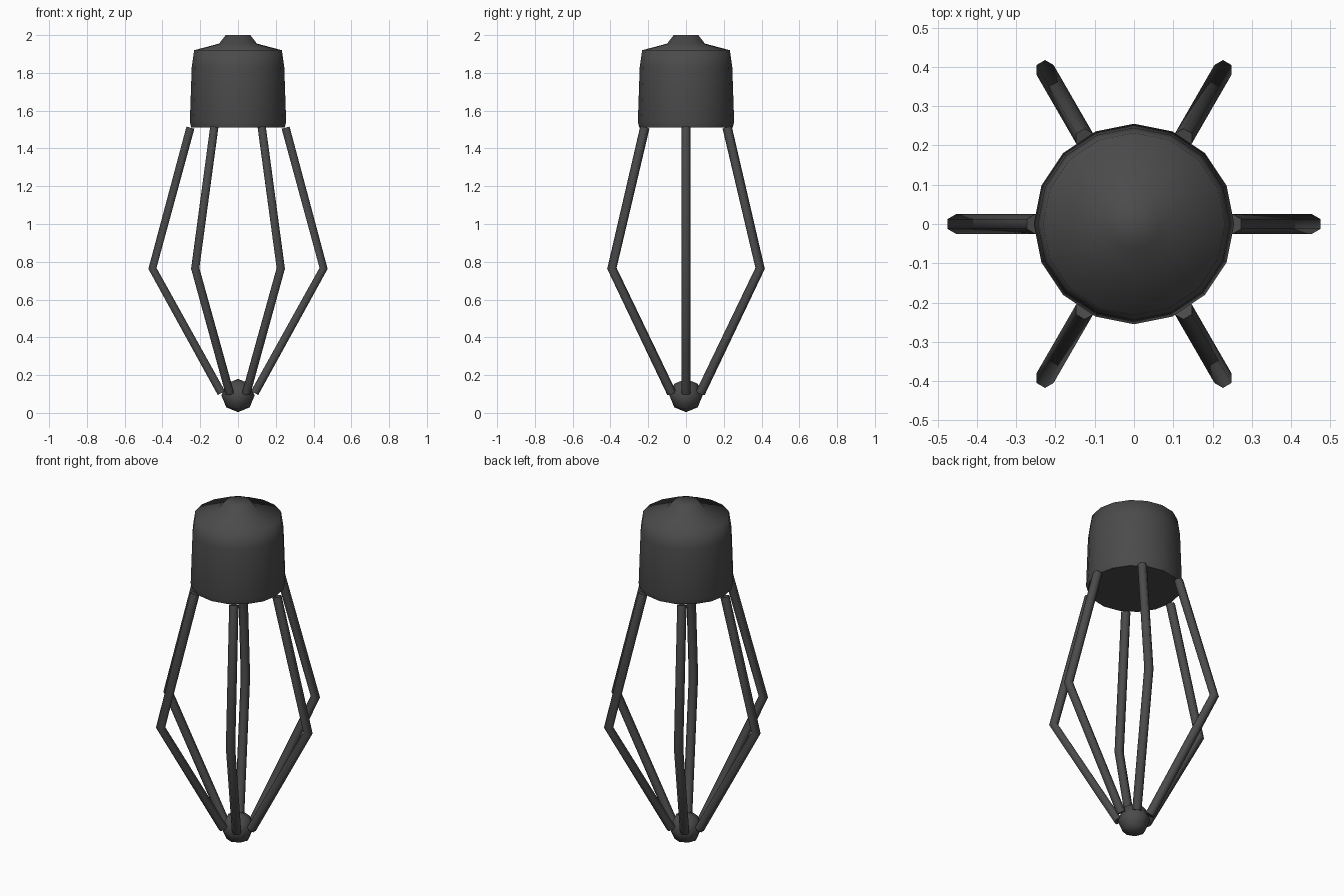
import bpy, bmesh, math
from mathutils import Vector

if "Cube" in bpy.data.objects:
    bpy.data.objects.remove(bpy.data.objects["Cube"])

dark = bpy.data.materials.new("dark_metal")
dark.diffuse_color = (0.07, 0.07, 0.07, 1)
dark.use_nodes = True
dark.node_tree.nodes["Principled BSDF"].inputs["Base Color"].default_value = dark.diffuse_color


def finish(name, bm, angle):
    bmesh.ops.recalc_face_normals(bm, faces=bm.faces)
    mesh = bpy.data.meshes.new(name)
    bm.to_mesh(mesh)
    bm.free()
    mesh.materials.append(dark)
    obj = bpy.data.objects.new(name, mesh)
    bpy.context.collection.objects.link(obj)
    bpy.ops.object.select_all(action='DESELECT')
    obj.select_set(True)
    bpy.context.view_layer.objects.active = obj
    bpy.ops.object.shade_smooth_by_angle(angle=math.radians(angle))
    return obj


def loft(bm, rings):
    """Skin a list of point rings and cap both ends."""
    loops = [[bm.verts.new(p) for p in ring] for ring in rings]
    n = len(loops[0])
    for a, b in zip(loops, loops[1:]):
        for i in range(n):
            j = (i + 1) % n
            bm.faces.new((a[i], a[j], b[j], b[i]))
    bm.faces.new(loops[0][::-1])
    bm.faces.new(loops[-1])


# Socket cap: 16-sided turned profile
profile = [(0.247, 1.51), (0.255, 1.54), (0.245, 1.83),
           (0.232, 1.92), (0.10, 1.955), (0.065, 2.0)]
bm = bmesh.new()
loft(bm, [[(r * math.cos(math.tau * i / 16), r * math.sin(math.tau * i / 16), z)
           for i in range(16)] for r, z in profile])
finish("socket_cap", bm, 70)

# Cage rods: bent six-sided bars with a mitred elbow
R = 0.025
path = [Vector((0.088, 0, 0.105)), Vector((0.453, 0, 0.765)), Vector((0.252, 0, 1.51))]
lower = (path[1] - path[0]).normalized()
upper = (path[2] - path[1]).normalized()
miter = (lower + upper).normalized()
for k in range(6):
    spin = math.tau * k / 6
    rings = []
    for centre, along in zip(path, (lower, miter, upper)):
        side = Vector((0, 1, 0))
        out = side.cross(along)
        ring = []
        for i in range(6):
            a = math.tau * (i + 0.5) / 6
            ring.append(centre + R * (out * math.cos(a) + side * math.sin(a)))
        rings.append([(p.x * math.cos(spin) - p.y * math.sin(spin),
                       p.x * math.sin(spin) + p.y * math.cos(spin), p.z) for p in ring])
    bm = bmesh.new()
    loft(bm, rings)
    finish(f"cage_rod_{k + 1}", bm, 65)

# Bottom knob joining the rods
bm = bmesh.new()
bmesh.ops.create_uvsphere(bm, u_segments=8, v_segments=4, radius=0.088)
bmesh.ops.translate(bm, verts=bm.verts, vec=(0, 0, 0.092))
finish("bottom_knob", bm, 70)
